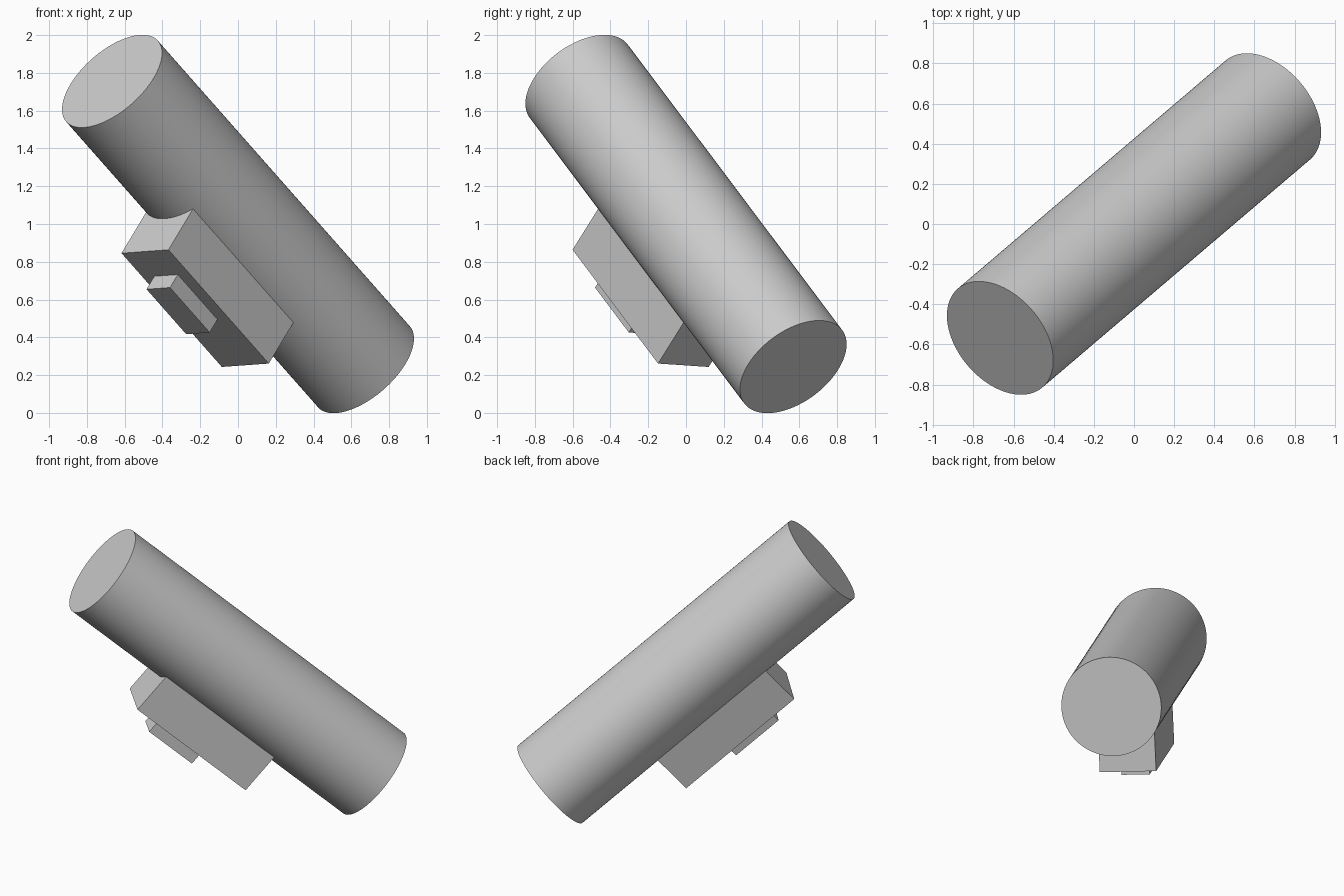
import bpy
from mathutils import Matrix, Vector

cube = bpy.data.objects.get("Cube")
if cube:
    bpy.data.objects.remove(cube, do_unlink=True)

# Single grey finish
grey = bpy.data.materials.new("light grey")
grey.use_nodes = True
colour = (0.6, 0.6, 0.6, 1)
grey.diffuse_color = colour
grey.node_tree.nodes["Principled BSDF"].inputs["Base Color"].default_value = colour

# Tilted frame: z runs along the tube, -y points out through the mount
axis = Vector((-0.667, -0.568, 0.756))
LENGTH = axis.length * 2
z = axis.normalized()
y = Vector((0.454, 0.472, 0.755))
y = (y - z * y.dot(z)).normalized()
x = y.cross(z)
tilt = Matrix((x, y, z)).transposed().to_4x4()
frame = Matrix.Translation((0, 0, 1)) @ tilt


def finish(name):
    """Name the active part, colour it and place it in the tilted frame."""
    part = bpy.context.object
    part.name = name
    part.data.materials.append(grey)
    part.data.transform(frame)
    return part


def block(name, width, inner, outer, length, centre):
    """Box standing out from the tube between two distances from its axis."""
    bpy.ops.mesh.primitive_cube_add(size=1)
    size = Matrix.Diagonal((width, outer - inner, length, 1))
    shift = Matrix.Translation((0, -(inner + outer) / 2, centre))
    bpy.context.object.data.transform(shift @ size)
    return finish(name)


# Main tube
bpy.ops.mesh.primitive_cylinder_add(vertices=96, radius=0.324, depth=LENGTH)
finish("tube")
bpy.ops.object.shade_smooth_by_angle()

# Mounting block and the small pad on its outer face
block("mount_block", 0.366, 0.2, 0.554, 0.922, -0.043)
block("mount_pad", 0.183, 0.5, 0.645, 0.364, 0.042)
